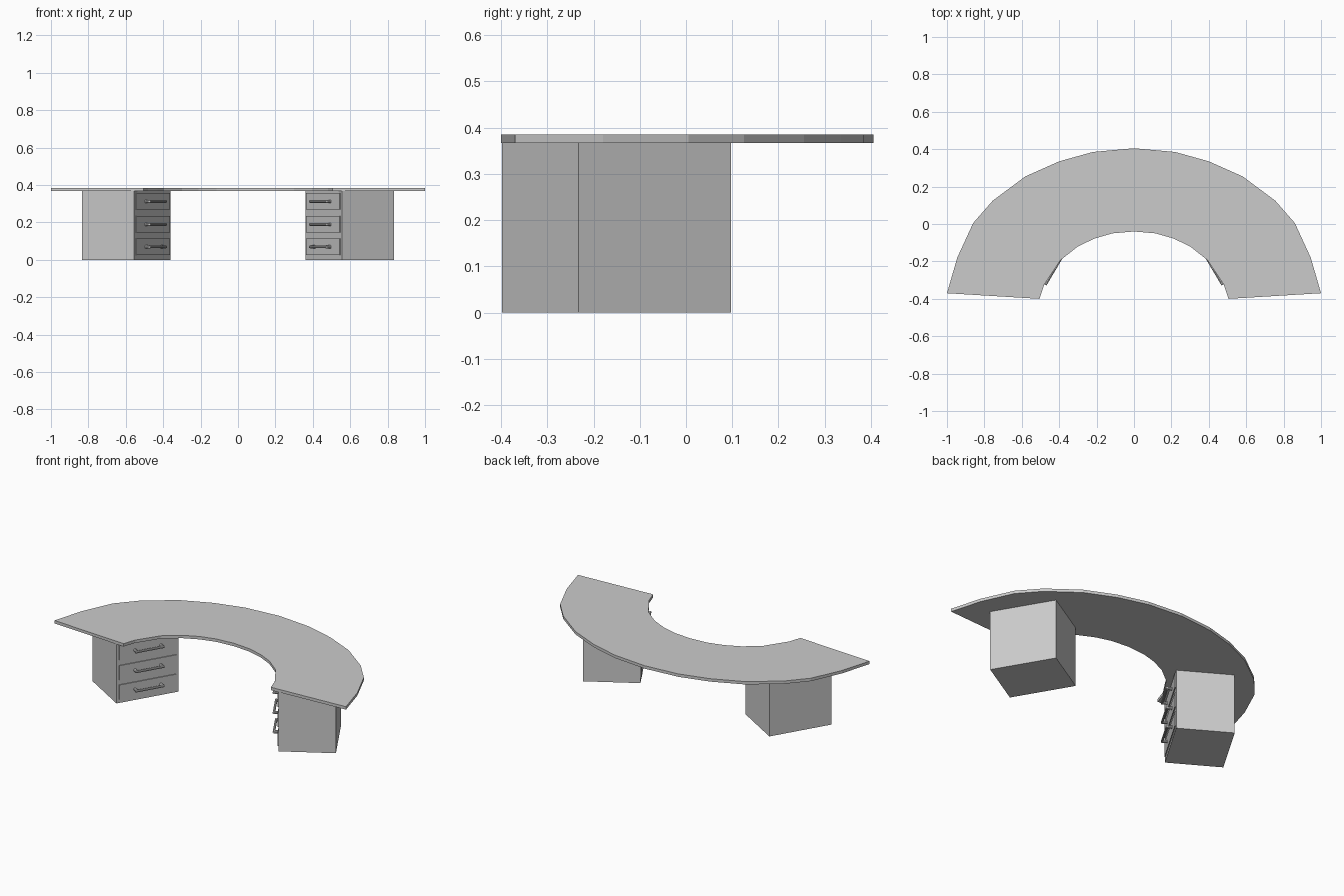
import bpy, bmesh
from mathutils import Vector, Matrix

if "Cube" in bpy.data.objects:
    bpy.data.objects.remove(bpy.data.objects["Cube"])


def add_object(name, bm, matrix=None):
    bmesh.ops.recalc_face_normals(bm, faces=bm.faces)
    mesh = bpy.data.meshes.new(name)
    if matrix:
        bm.transform(matrix)
        if matrix.determinant() < 0:
            bmesh.ops.reverse_faces(bm, faces=bm.faces)
    bm.to_mesh(mesh)
    bm.free()
    obj = bpy.data.objects.new(name, mesh)
    bpy.context.collection.objects.link(obj)
    return obj


def box(bm, lo, hi):
    lo, hi = Vector(lo), Vector(hi)
    m = Matrix.Translation((lo + hi) / 2) @ Matrix.Diagonal((*(hi - lo), 1))
    bmesh.ops.create_cube(bm, size=1, matrix=m)


def rod(bm, a, b, r, sides=10):
    a, b = Vector(a), Vector(b)
    rot = (b - a).to_track_quat('Z', 'Y').to_matrix().to_4x4()
    bmesh.ops.create_cone(bm, cap_ends=True, segments=sides, radius1=r, radius2=r,
                          depth=(b - a).length,
                          matrix=Matrix.Translation((a + b) / 2) @ rot)


# Curved desk top: strip of quads between inner and outer outline, right half mirrored
outer = [(0, .405), (.22, .385), (.40, .335), (.58, .255),
         (.755, .125), (.86, .005), (.945, -.18), (1.0, -.37)]
inner = [(0, -.04), (.115, -.05), (.21, -.077), (.30, -.12),
         (.395, -.195), (.43, -.25), (.48, -.325), (.505, -.40)]
bm = bmesh.new()
full = lambda pts: [(-x, y) for x, y in pts[:0:-1]] + pts
Z0, Z1 = .367, .385
rows = [[bm.verts.new((x, y, Z0)) for x, y in full(p)] for p in (outer, inner)]
faces = [bm.faces.new((rows[0][i], rows[0][i + 1], rows[1][i + 1], rows[1][i]))
         for i in range(len(rows[0]) - 1)]
ext = bmesh.ops.extrude_face_region(bm, geom=faces, use_keep_orig=True)
for v in ext['geom']:
    if isinstance(v, bmesh.types.BMVert):
        v.co.z = Z1
add_object("desk_top", bm)

# Pedestals: local x runs along the drawer face, local y into the body
W, D, H = .383, .325, .367
u = Vector((-.509, .861, 0)).normalized()
n = Vector((.861, .509, 0)).normalized()
place = Matrix(((u.x, n.x, 0, .555), (u.y, n.y, 0, -.398), (0, 0, 1, 0), (0, 0, 0, 1)))

for side, flip in (("right", 1), ("left", -1)):
    m = Matrix.Diagonal((flip, 1, 1, 1)) @ place
    bm = bmesh.new()
    box(bm, (0, 0, 0), (W, D, H))
    add_object(side + "_pedestal", bm, m)

    for i, z in enumerate((.069, .189, .312)):
        # Drawer front
        bm = bmesh.new()
        box(bm, (.015, -.005, z - .044), (W - .015, .004, z + .044))
        add_object(f"{side}_drawer_{i + 1}", bm, m)

        # Bar handle on two posts
        bm = bmesh.new()
        c, half, out = W / 2, .08, -.033
        rod(bm, (c - half - .008, out, z), (c + half + .008, out, z), .007)
        for s in (-1, 1):
            rod(bm, (c + s * half, 0, z), (c + s * half, out, z), .009)
        add_object(f"{side}_handle_{i + 1}", bm, m)
